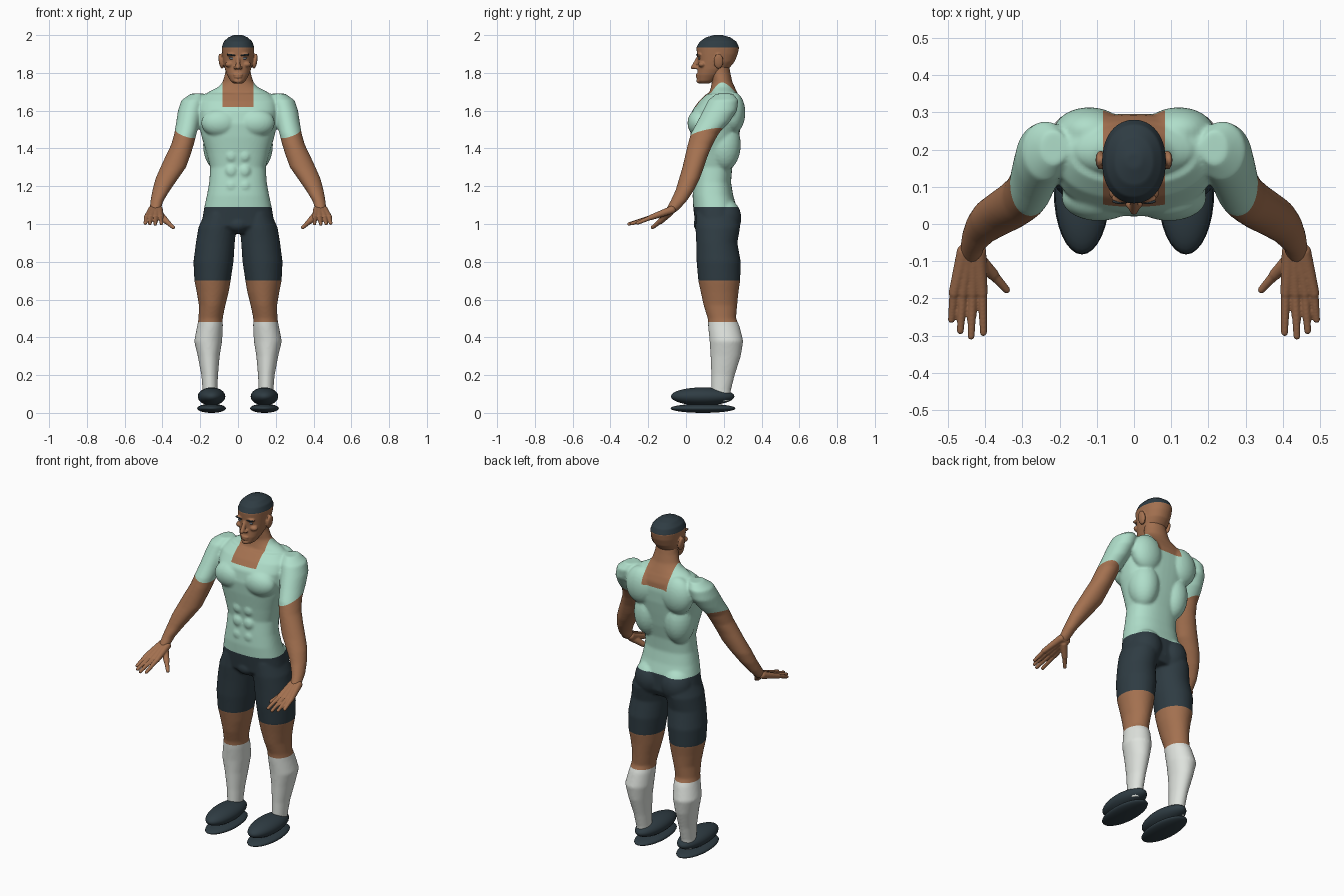
import bpy, bmesh, math
from mathutils import Vector, Matrix


def material(name, rgb):
    m = bpy.data.materials.new(name)
    m.diffuse_color = (*rgb, 1)
    return m


SKIN = material("skin", (0.37, 0.165, 0.08))
SHIRT = material("mint_shirt", (0.43, 0.73, 0.59))
NAVY = material("dark_slate", (0.028, 0.045, 0.056))
SOCK = material("sock_white", (0.74, 0.77, 0.73))
EYE = material("eye_grey", (0.16, 0.2, 0.24))


def loft(bm, rings, n=32, power=2.0):
    """Closed tube through horizontal rings (x, y, z, rx, ry)."""
    def sup(v):
        return math.copysign(abs(v) ** (2 / power), v)
    loops = []
    for x, y, z, rx, ry in rings:
        angles = [2 * math.pi * i / n for i in range(n)]
        loops.append([bm.verts.new((x + rx * sup(math.cos(a)), y + ry * sup(math.sin(a)), z)) for a in angles])
    faces = [bm.faces.new(loops[0]), bm.faces.new(loops[-1][::-1])]
    for a, b in zip(loops, loops[1:]):
        for i in range(n):
            j = (i + 1) % n
            faces.append(bm.faces.new((a[i], b[i], b[j], a[j])))
    bmesh.ops.recalc_face_normals(bm, faces=faces)


def ball(bm, c, r, rot=(0, 'X')):
    m = Matrix.Translation(c) @ Matrix.Rotation(rot[0], 4, rot[1]) @ Matrix.Diagonal((*r, 1))
    bmesh.ops.create_uvsphere(bm, u_segments=32, v_segments=16, radius=1, matrix=m)


def limb(bm, a, b, r1, r2):
    """Round-ended tapered bar between two points."""
    a, b = Vector(a), Vector(b)
    d = b - a
    m = Matrix.Translation((a + b) / 2) @ d.to_track_quat('Z', 'Y').to_matrix().to_4x4()
    bmesh.ops.create_cone(bm, cap_ends=True, segments=16, radius1=r1, radius2=r2, depth=d.length, matrix=m)
    ball(bm, a, (r1,) * 3)
    ball(bm, b, (r2,) * 3)


def finish(name, bm, mats, voxel=None, smooth=4, cuts=(), rule=None):
    """Make the object; optionally fuse its pieces, cut colour lines and paint faces."""
    me = bpy.data.meshes.new(name)
    bm.to_mesh(me)
    bm.free()
    ob = bpy.data.objects.new(name, me)
    bpy.context.collection.objects.link(ob)
    if voxel:
        mod = ob.modifiers.new("fuse", 'REMESH')
        mod.mode = 'VOXEL'
        mod.voxel_size = voxel
        mod = ob.modifiers.new("soften", 'SMOOTH')
        mod.factor = 0.5
        mod.iterations = smooth
        dg = bpy.context.evaluated_depsgraph_get()
        fused = bpy.data.meshes.new_from_object(ob.evaluated_get(dg))
        ob.modifiers.clear()
        ob.data = me = fused
        me.name = name
    me.materials.clear()
    for m in mats:
        me.materials.append(m)
    bm = bmesh.new()
    bm.from_mesh(me)
    for co, no in cuts:
        bmesh.ops.bisect_plane(bm, geom=bm.verts[:] + bm.edges[:] + bm.faces[:],
                               dist=1e-5, plane_co=co, plane_no=no)
    for f in bm.faces:
        f.smooth = True
        f.material_index = rule(f.calc_center_median()) if rule else 0
    bm.to_mesh(me)
    bm.free()
    return ob


def front_back(rows):
    """(z, half width, front y, back y) -> loft rings."""
    return [(0, (f + b) / 2, z, w, (b - f) / 2) for z, w, f, b in rows]


# Body: torso, neck, arms and legs fused together
bm = bmesh.new()
loft(bm, front_back([
    (0.95, .16, .085, .25), (0.99, .195, .05, .27), (1.09, .178, .038, .268), (1.15, .165, .035, .25),
    (1.22, .152, .04, .238), (1.30, .147, .048, .245), (1.38, .168, .038, .265), (1.46, .192, .026, .28),
    (1.53, .207, .02, .292), (1.60, .212, .032, .297), (1.65, .207, .068, .292), (1.69, .17, .11, .275)]), 48, 2.4)
loft(bm, front_back([
    (1.60, .22, .1, .28), (1.66, .2, .12, .28), (1.70, .155, .125, .27), (1.725, .105, .132, .258),
    (1.75, .082, .137, .246), (1.80, .068, .13, .235), (1.86, .062, .12, .225)]), 32)
ball(bm, (0, .085, 1.0), (.06, .045, .045))
for s in (-1, 1):
    # muscle volumes: chest, shoulder blade, back flank, collar slope, buttock
    ball(bm, (s * .095, .07, 1.535), (.1, .062, .075))
    ball(bm, (s * .12, .25, 1.59), (.095, .064, .11))
    ball(bm, (s * .1, .2, 1.42), (.085, .09, .14))
    ball(bm, (s * .16, .2, 1.645), (.11, .07, .045), (s * .3, 'Y'))
    ball(bm, (s * .088, .205, 1.03), (.09, .088, .105))
    for zz in (1.2, 1.28, 1.36):
        ball(bm, (s * .035, .06, zz), (.035, .027, .038))
    arm = [(.215, .205, 1.69, .035, .045), (.236, .197, 1.655, .064, .08), (.251, .18, 1.60, .067, .09),
           (.264, .145, 1.54, .063, .086), (.278, .10, 1.48, .059, .074), (.294, .075, 1.42, .06, .066),
           (.318, .055, 1.36, .065, .06), (.343, .038, 1.30, .068, .057), (.377, .018, 1.24, .06, .055),
           (.406, -.006, 1.18, .047, .049), (.43, -.04, 1.12, .034, .043), (.437, -.07, 1.08, .03, .036),
           (.437, -.085, 1.06, .022, .028)]
    loft(bm, [(s * x, y, z, a, b) for x, y, z, a, b in arm])
    leg = [(.1, .165, 1.06, .075, .112), (.11, .168, .98, .1, .118), (.12, .163, .9, .103, .109),
           (.13, .173, .8, .106, .117), (.135, .176, .7, .096, .111), (.134, .178, .64, .085, .1),
           (.137, .182, .57, .07, .089), (.145, .19, .5, .064, .075), (.148, .2, .46, .068, .083),
           (.158, .214, .38, .074, .089), (.155, .21, .3, .058, .08), (.15, .196, .2, .044, .062),
           (.148, .186, .12, .039, .052), (.148, .182, .06, .039, .05)]
    loft(bm, [(s * x, y, z, a, b) for x, y, z, a, b in leg])


def sleeve(x, y):
    return 1.478 + .33 * (abs(x) - .28) + .22 * (y - .09)


def dress(c):
    if c.z < .48:
        return 3
    if c.z < .70:
        return 0
    if c.z < 1.09 and abs(c.x) < .3:
        return 2
    if abs(c.x) > .207 and c.z < sleeve(c.x, c.y):
        return 0
    return 0 if c.z > 1.62 and abs(c.x) < .083 else 1


cuts = [((0, 0, z), (0, 0, 1)) for z in (.48, .70, 1.09, 1.62)]
for s in (-1, 1):
    cuts += [((s * .083, 0, 0), (1, 0, 0)), ((s * .28, .09, 1.478), (-s * .33, -.22, 1))]
finish("body", bm, [SKIN, SHIRT, NAVY, SOCK], .0075, 5, cuts, dress)

# Head with nose, brow, lips and ears; cropped hair painted above the hairline
bm = bmesh.new()
loft(bm, front_back([
    (1.743, .022, .078, .12), (1.757, .04, .062, .15), (1.79, .058, .059, .19), (1.82, .069, .062, .225),
    (1.86, .078, .062, .258), (1.90, .083, .058, .274), (1.935, .086, .055, .281), (1.965, .076, .072, .268),
    (1.988, .052, .105, .235), (2.001, .02, .15, .19)]), 40, 2.15)
limb(bm, (0, .065, 1.882), (0, .042, 1.832), .009, .014)
ball(bm, (0, .036, 1.829), (.011, .012, .01))
ball(bm, (0, .06, 1.79), (.024, .008, .006))
ball(bm, (0, .06, 1.778), (.02, .008, .006))
ball(bm, (0, .068, 1.758), (.022, .013, .014))
for s in (-1, 1):
    ball(bm, (s * .014, .054, 1.827), (.01, .012, .008))
    ball(bm, (s * .034, .069, 1.896), (.028, .013, .009))
    ball(bm, (s * .045, .085, 1.845), (.024, .02, .016))
    ball(bm, (s * .09, .172, 1.862), (.012, .026, .041), (s * .15, 'Y'))
finish("head", bm, [SKIN, NAVY], .0045, 3, [((0, 0, 1.935), (0, 0, 1))],
       lambda c: 1 if c.z > 1.935 else 0)

# Face details, hands and shoes on both sides
for s, side in ((-1, "left"), (1, "right")):
    bm = bmesh.new()
    ball(bm, (s * .034, .0705, 1.877), (.015, .006, .006))
    finish("eye_" + side, bm, [EYE])
    bm = bmesh.new()
    ball(bm, (s * .036, .061, 1.895), (.023, .007, .005), (-s * .12, 'Y'))
    finish("eyebrow_" + side, bm, [NAVY])

    bm = bmesh.new()
    wrist = (.437, -.075, 1.075)
    fingers = [(.484, .491, -.257, 1.005), (.46, .467, -.287, 1.002),
               (.434, .438, -.302, 1.0), (.408, .405, -.292, 1.002)]
    for kx, tx, ty, tz in fingers:
        start = (s * (.437 + (kx - .446) * .5), wrist[1], wrist[2])
        knuckle = (s * kx, -.185, 1.035)
        limb(bm, start, knuckle, .021, .0145)
        limb(bm, knuckle, (s * tx, ty, tz), .0125, .0095)
    limb(bm, (s * .425, -.09, 1.06), (s * .38, -.135, 1.015), .022, .016)
    limb(bm, (s * .38, -.135, 1.015), (s * .343, -.177, .982), .014, .01)
    finish("hand_" + side, bm, [SKIN], .004, 2)

    bm = bmesh.new()
    ball(bm, (s * .14, .088, .087), (.073, .168, .048))
    finish("shoe_upper_" + side, bm, [NAVY])
    bm = bmesh.new()
    ball(bm, (s * .14, .09, .024), (.076, .172, .024))
    finish("shoe_sole_" + side, bm, [NAVY])
